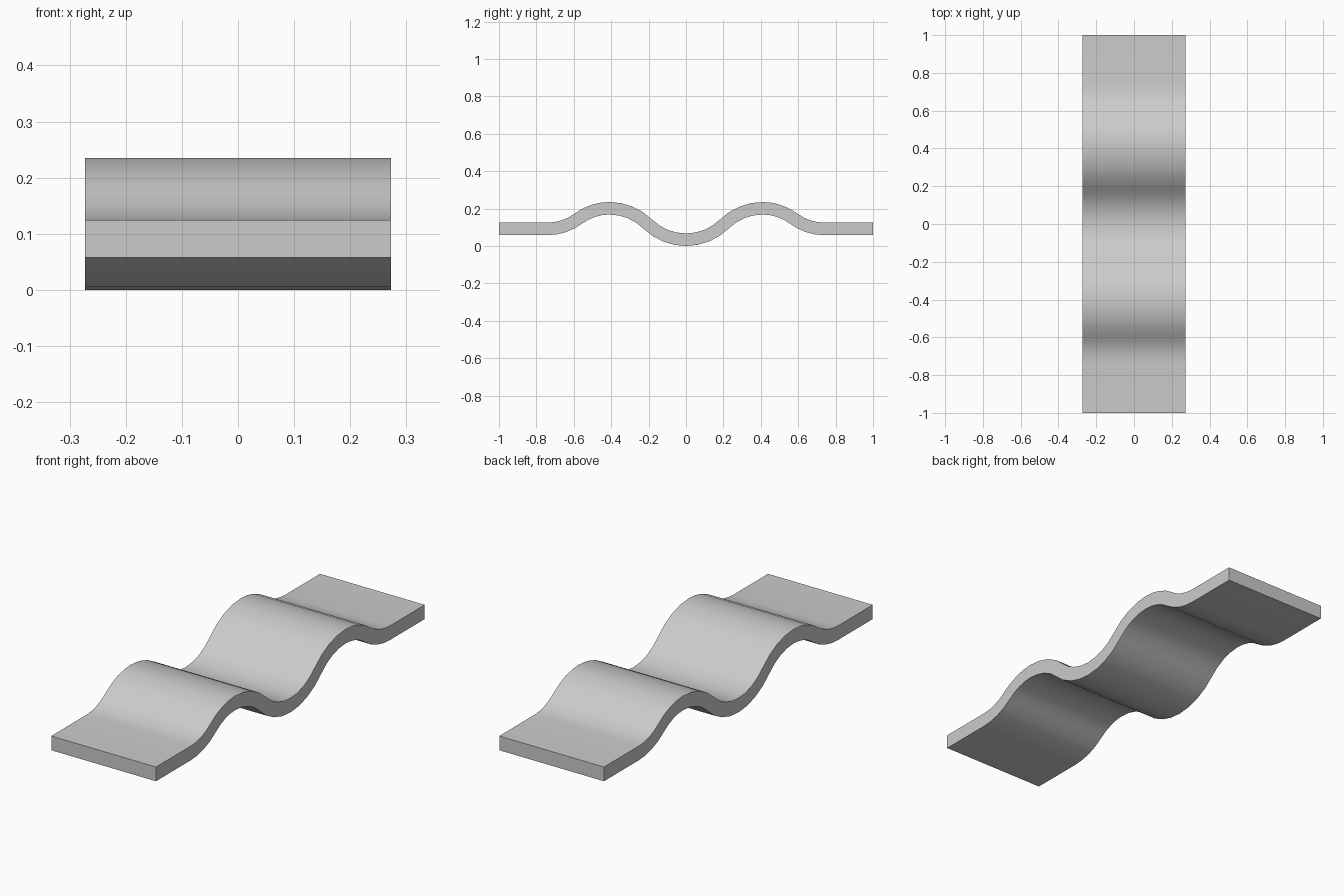
import bpy, bmesh
from math import sin, cos, atan2, pi

if "Cube" in bpy.data.objects:
    bpy.data.objects.remove(bpy.data.objects["Cube"])

HALF_WIDTH = 0.273
THICK = 0.067
STEPS = 4


def s_bend(start, end):
    """Two tangent arcs between level points: (y, z, slope angle) samples."""
    (y0, z0), (y1, z1) = start, end
    dy, dz = y1 - y0, z1 - z0
    turn = 2 * atan2(abs(dz), dy)
    sign = 1 if dz > 0 else -1
    radius = dy / 2 / sin(turn)
    first, second = [], []
    for i in range(STEPS + 1):
        a = turn * i / STEPS
        oy, oz = radius * sin(a), sign * radius * (1 - cos(a))
        first.append((y0 + oy, z0 + oz, sign * a))
        second.append((y1 - oy, z1 - oz, sign * a))
    return first + second[-2::-1]


# Centre line of one half: valley, crest, then flat end tab
valley, crest, tab = (0, 0.0335), (0.41, 0.2015), (0.74, 0.0915)
half = s_bend(valley, crest) + s_bend(crest, tab)[1:] + [(1.0, tab[1], 0)]
line = [(-y, z, -a) for y, z, a in half[:0:-1]] + half

# Wavy strip: offset the centre line both ways, then extrude across x
bm = bmesh.new()
top = [(y - sin(a) * THICK / 2, z + cos(a) * THICK / 2) for y, z, a in line]
bottom = [(y + sin(a) * THICK / 2, z - cos(a) * THICK / 2) for y, z, a in line]
rings = []
for x in (-HALF_WIDTH, HALF_WIDTH):
    rings.append([[bm.verts.new((x, y, z)) for y, z in row] for row in (top, bottom)])
(lt, lb), (rt, rb) = rings
for a, b in ((lt, rt), (rt, rb), (rb, lb), (lb, lt)):
    for i in range(len(line) - 1):
        bm.faces.new((a[i], b[i], b[i + 1], a[i + 1]))
for i in (0, -1):
    bm.faces.new((lt[i], rt[i], rb[i], lb[i]))
bmesh.ops.recalc_face_normals(bm, faces=bm.faces)

mesh = bpy.data.meshes.new("wavy_strip")
bm.to_mesh(mesh)
bm.free()
strip = bpy.data.objects.new("wavy_strip", mesh)
bpy.context.collection.objects.link(strip)
bpy.context.view_layer.objects.active = strip
strip.select_set(True)
bpy.ops.object.shade_smooth_by_angle(angle=pi / 6)
